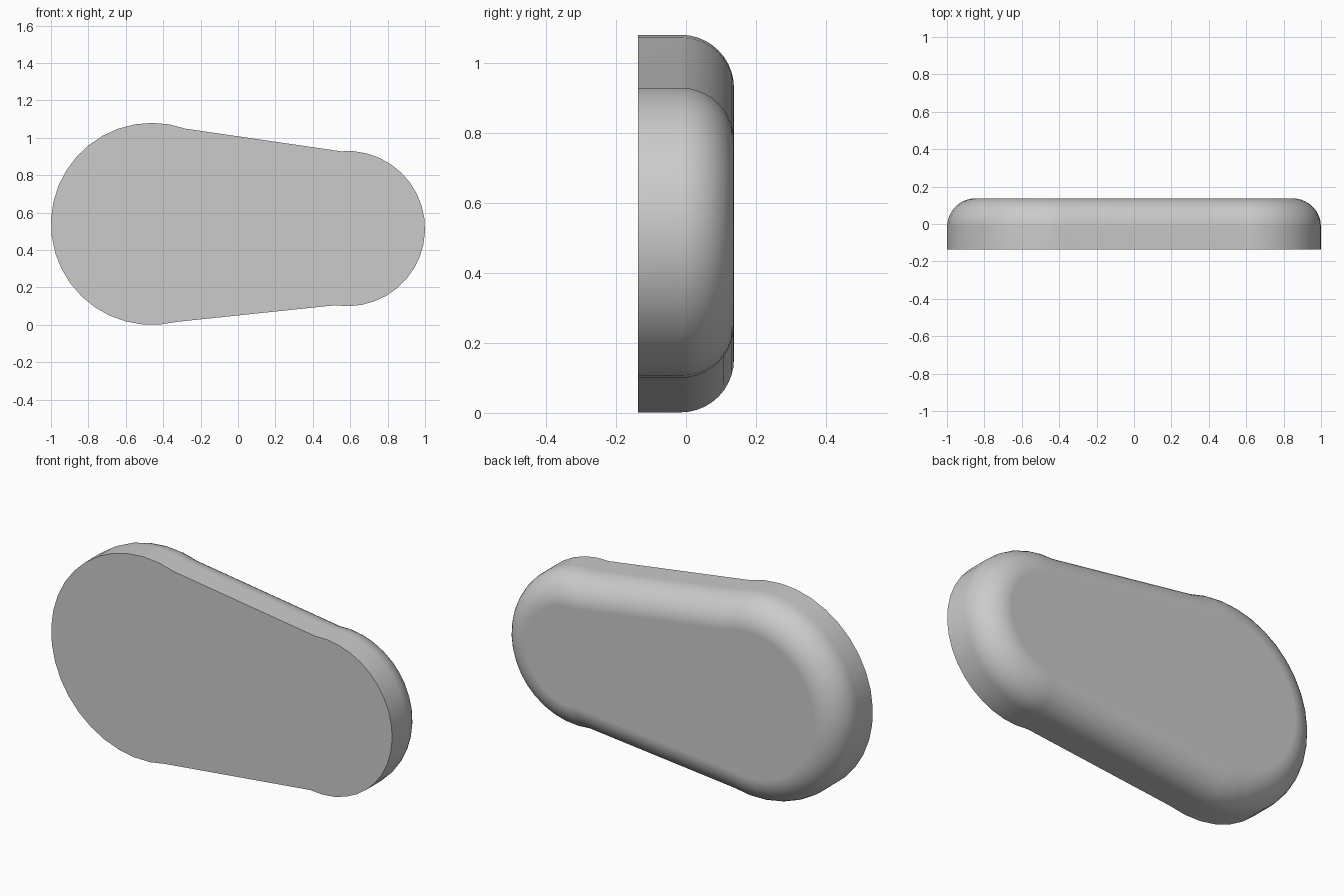
import bpy
import bmesh
from math import radians, sin, cos, pi

cube = bpy.data.objects.get("Cube")
if cube:
    bpy.data.objects.remove(cube, do_unlink=True)

FRONT, BACK, ROUND = -0.137, 0.137, 0.152
STEPS = 10

# centre x, centre z, radius, start angle, end angle, segments
ARCS = [(-0.46, 0.54, 0.54, 70.5, 284, 22),
        (0.585, 0.515, 0.415, -99, 95, 20)]


def outline(inset):
    """Two unequal round ends joined by straight sides, shrunk by inset."""
    points = []
    for cx, cz, r, start, end, count in ARCS:
        for i in range(count + 1):
            a = radians(start + (end - start) * i / count)
            points.append((cx + (r - inset) * cos(a), cz + (r - inset) * sin(a)))
    return points


# Flat-fronted body with a rounded back rim
bm = bmesh.new()
levels = [(FRONT, 0)]
for i in range(STEPS + 1):
    a = pi / 2 * i / STEPS
    levels.append((BACK - ROUND + ROUND * sin(a), ROUND * (1 - cos(a))))
rings = [[bm.verts.new((x, y, z)) for x, z in outline(d)] for y, d in levels]
for low, high in zip(rings, rings[1:]):
    for i in range(len(low)):
        bm.faces.new((low[i - 1], low[i], high[i], high[i - 1]))
bm.faces.new(rings[0])
bm.faces.new(rings[-1])
bmesh.ops.recalc_face_normals(bm, faces=bm.faces)

mesh = bpy.data.meshes.new("body")
bm.to_mesh(mesh)
bm.free()
body = bpy.data.objects.new("body", mesh)
bpy.context.collection.objects.link(body)

# Plain grey
grey = bpy.data.materials.new("light grey")
grey.use_nodes = True
colour = (0.6, 0.6, 0.6, 1)
grey.diffuse_color = colour
grey.node_tree.nodes["Principled BSDF"].inputs["Base Color"].default_value = colour
mesh.materials.append(grey)

# Smooth sides, crisp front edge, flat back
bpy.ops.object.select_all(action='DESELECT')
body.select_set(True)
bpy.context.view_layer.objects.active = body
bpy.ops.object.shade_smooth_by_angle(angle=radians(30))
weighted = body.modifiers.new("weighted_normals", 'WEIGHTED_NORMAL')
weighted.keep_sharp = True
